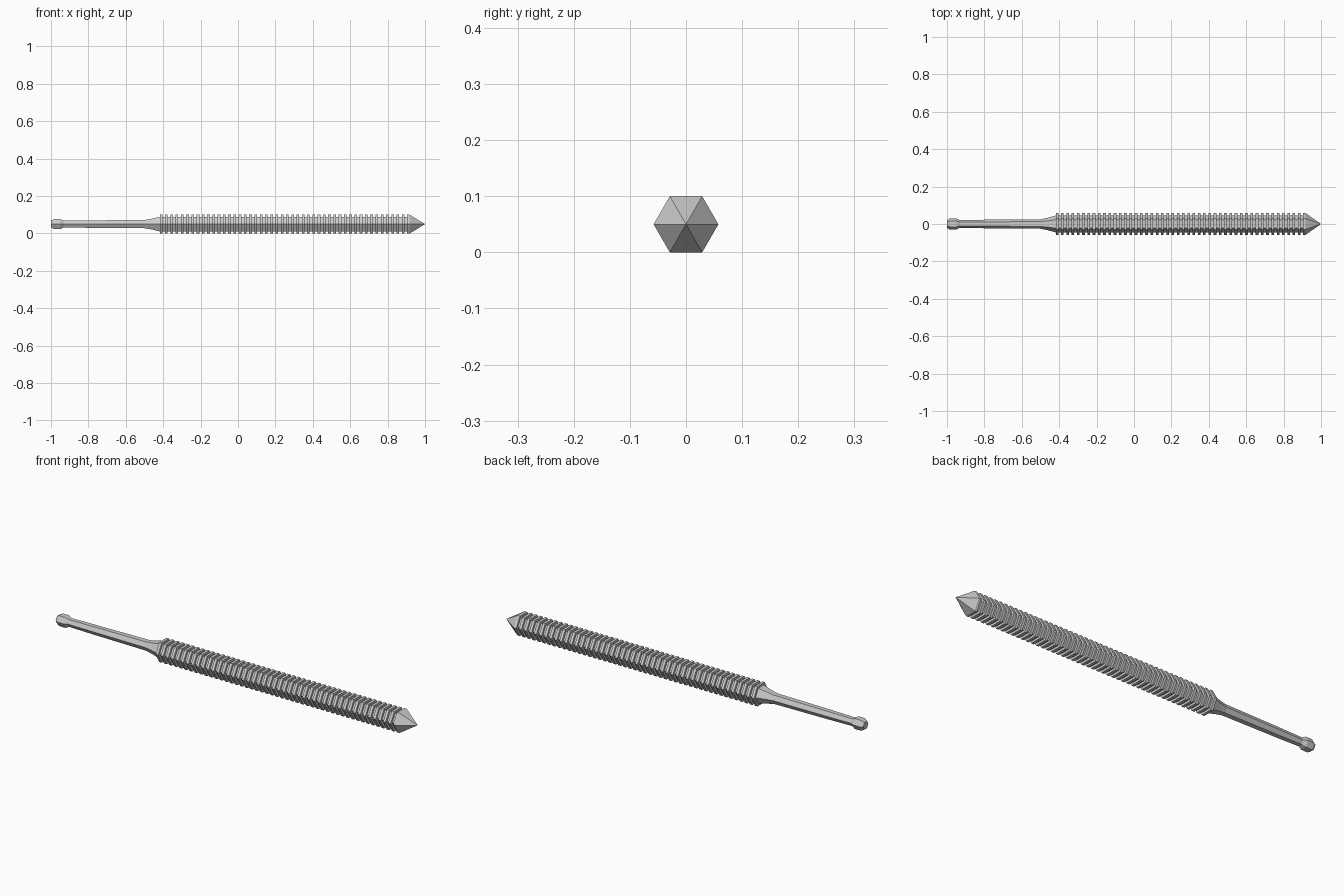
import bpy, bmesh
from math import cos, sin, pi

if "Cube" in bpy.data.objects:
    bpy.data.objects.remove(bpy.data.objects["Cube"])

CENTRE_Z = 0.05
CORNER = 1 / cos(pi / 6)   # flat-to-corner ratio of a hexagon


def hex_loft(name, profile, cap_start=False):
    """Loft hexagons along x; profile = (x, half height). Zero height closes to a point."""
    bm = bmesh.new()
    rings = []
    for x, h in profile:
        r = h * CORNER
        if h == 0:
            rings.append([bm.verts.new((x, 0, CENTRE_Z))] * 6)
        else:
            rings.append([bm.verts.new((x, r * cos(i * pi / 3), CENTRE_Z + r * sin(i * pi / 3)))
                          for i in range(6)])
    for a, b in zip(rings, rings[1:]):
        for i in range(6):
            j = (i + 1) % 6
            quad = [a[i], a[j], b[j], b[i]]
            bm.faces.new(list(dict.fromkeys(quad)))
    if cap_start:
        bm.faces.new(rings[0])
    bmesh.ops.recalc_face_normals(bm, faces=bm.faces)
    mesh = bpy.data.meshes.new(name)
    bm.to_mesh(mesh)
    bm.free()
    obj = bpy.data.objects.new(name, mesh)
    bpy.context.collection.objects.link(obj)
    return obj


START, END, RIBS = -0.418, 0.918, 48
CORE, RIB = 0.039, 0.05

# slim handle with knob end, flaring into the ribbed body
hex_loft("handle", [(-1.0, 0.018), (-0.985, 0.026), (-0.95, 0.026), (-0.932, 0.018),
                    (-0.78, 0.020), (-0.50, 0.022), (-0.46, 0.029), (START, CORE)], True)

# ribbed body: raised bands separated by grooves
pitch = (END - START) / (RIBS - 0.5)
body = []
for k in range(RIBS):
    x = START + k * pitch
    body += [(x, CORE), (x, RIB), (x + pitch / 2, RIB)]
    if k < RIBS - 1:
        body.append((x + pitch / 2, CORE))
hex_loft("ribbed_body", body)

# pointed tip
hex_loft("tip", [(END, RIB), (1.0, 0)])
